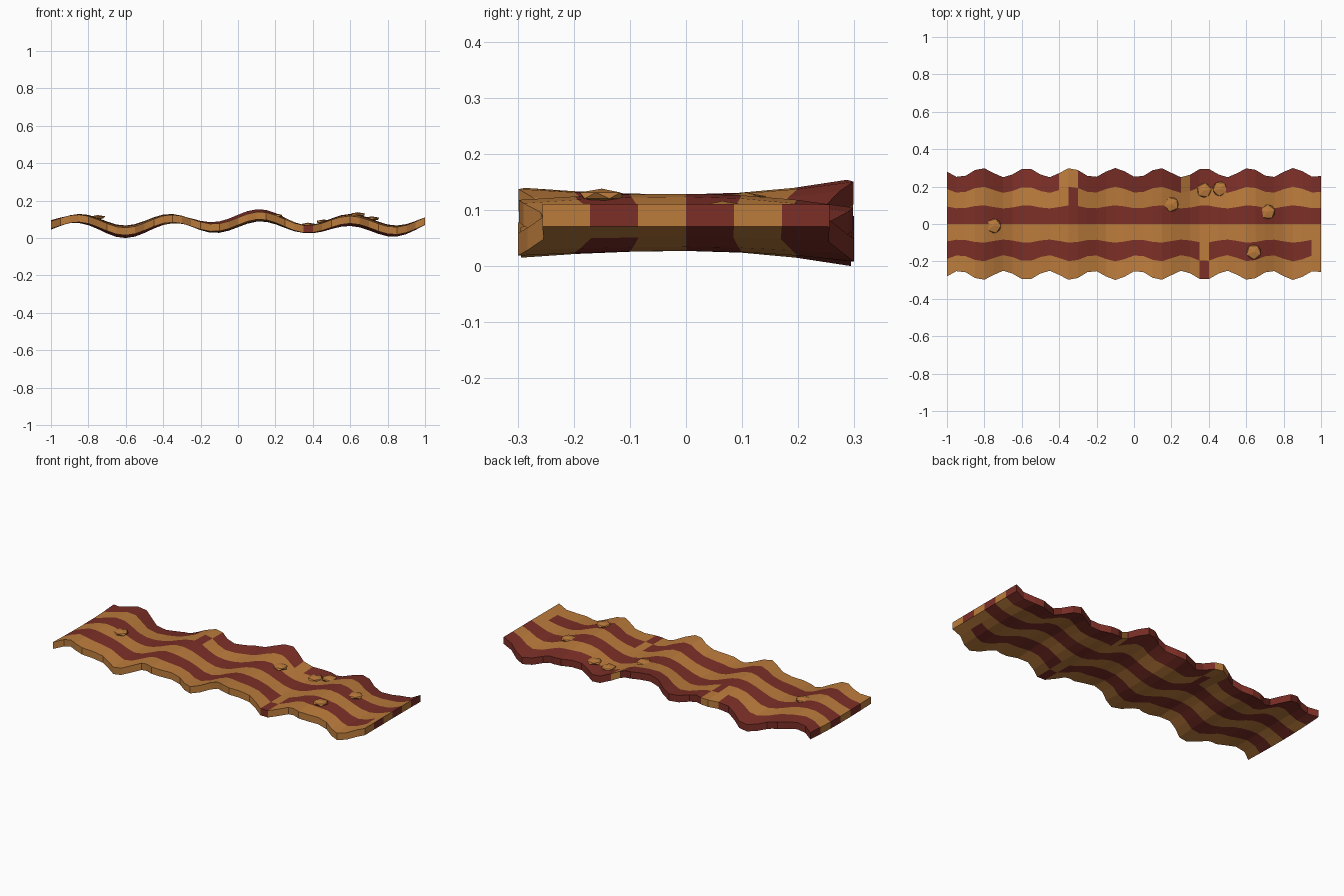
import bpy, bmesh, math
from mathutils import Matrix, Vector

if "Cube" in bpy.data.objects:
    bpy.data.objects.remove(bpy.data.objects["Cube"])

NX, NY, T = 40, 6, 0.02


def material(name, col):
    m = bpy.data.materials.new(name)
    m.diffuse_color = (*col, 1)
    m.use_nodes = True
    m.node_tree.nodes["Principled BSDF"].inputs["Base Color"].default_value = m.diffuse_color
    return m


FAT = material("fat", (0.50, 0.20, 0.045))
MEAT = material("meat", (0.20, 0.028, 0.02))


def height(x, y):
    # main ripple plus a curl growing toward the long edges
    curl = 0.027 if y > 0 else 0.012
    return (0.0755 + 0.031 * math.sin(13 * x)
            + curl * (y / 0.3) ** 2 * math.sin(4.9 * x + 1.35))


def finish(bm, name, mats):
    bmesh.ops.recalc_face_normals(bm, faces=bm.faces)
    me = bpy.data.meshes.new(name)
    bm.to_mesh(me)
    bm.free()
    for m in mats:
        me.materials.append(m)
    ob = bpy.data.objects.new(name, me)
    bpy.context.collection.objects.link(ob)
    return ob


# stripes alternate by row; a few cells are swapped
SWAPPED = {(27, 0), (27, 1), (39, 1), (13, 4), (12, 5), (13, 5), (25, 5)}


def stripe(i, j):
    return (j % 2) ^ ((i, j) in SWAPPED)


# rippled strip: top and bottom grids joined by a rim
bm = bmesh.new()
grid = {}
for i in range(NX + 1):
    x = -1 + 2 * i / NX
    pinch = 0.915 - 0.083 * math.cos(26.4 * (x - 0.02))
    for j in range(NY + 1):
        y = -0.3 + 0.1 * j
        for s in (-1, 1):
            grid[i, j, s] = bm.verts.new((x, y * pinch, height(x, y) + s * T))


def face(keys, mat):
    bm.faces.new([grid[k] for k in keys]).material_index = mat


for i in range(NX):
    for j in range(NY):
        for s in (-1, 1):
            face([(i, j, s), (i + 1, j, s), (i + 1, j + 1, s), (i, j + 1, s)], stripe(i, j))
    for j, row in ((0, 0), (NY, NY - 1)):
        face([(i, j, -1), (i + 1, j, -1), (i + 1, j, 1), (i, j, 1)], stripe(i, row))
for j in range(NY):
    for i in (0, NX):
        face([(i, j, -1), (i, j + 1, -1), (i, j + 1, 1), (i, j, 1)], j % 2)
low = min(v.co.z for v in bm.verts)
bmesh.ops.translate(bm, verts=bm.verts, vec=(0, 0, -low))
finish(bm, "bacon_strip", [FAT, MEAT])

# flattened fat bubbles on the top surface
bm = bmesh.new()
for k, (x, y) in enumerate([(-0.75, -0.01), (0.2, 0.105), (0.375, 0.18),
                            (0.46, 0.188), (0.715, 0.065), (0.64, -0.15)]):
    z = height(x, y) + T - low + 0.003
    m = (Matrix.Translation(Vector((x, y, z))) @ Matrix.Diagonal((1, 1, 0.28, 1))
         @ Matrix.Rotation(k * 0.7, 4, 'Z'))
    bmesh.ops.create_icosphere(bm, subdivisions=1, radius=0.044, matrix=m)
finish(bm, "fat_bubbles", [FAT])
